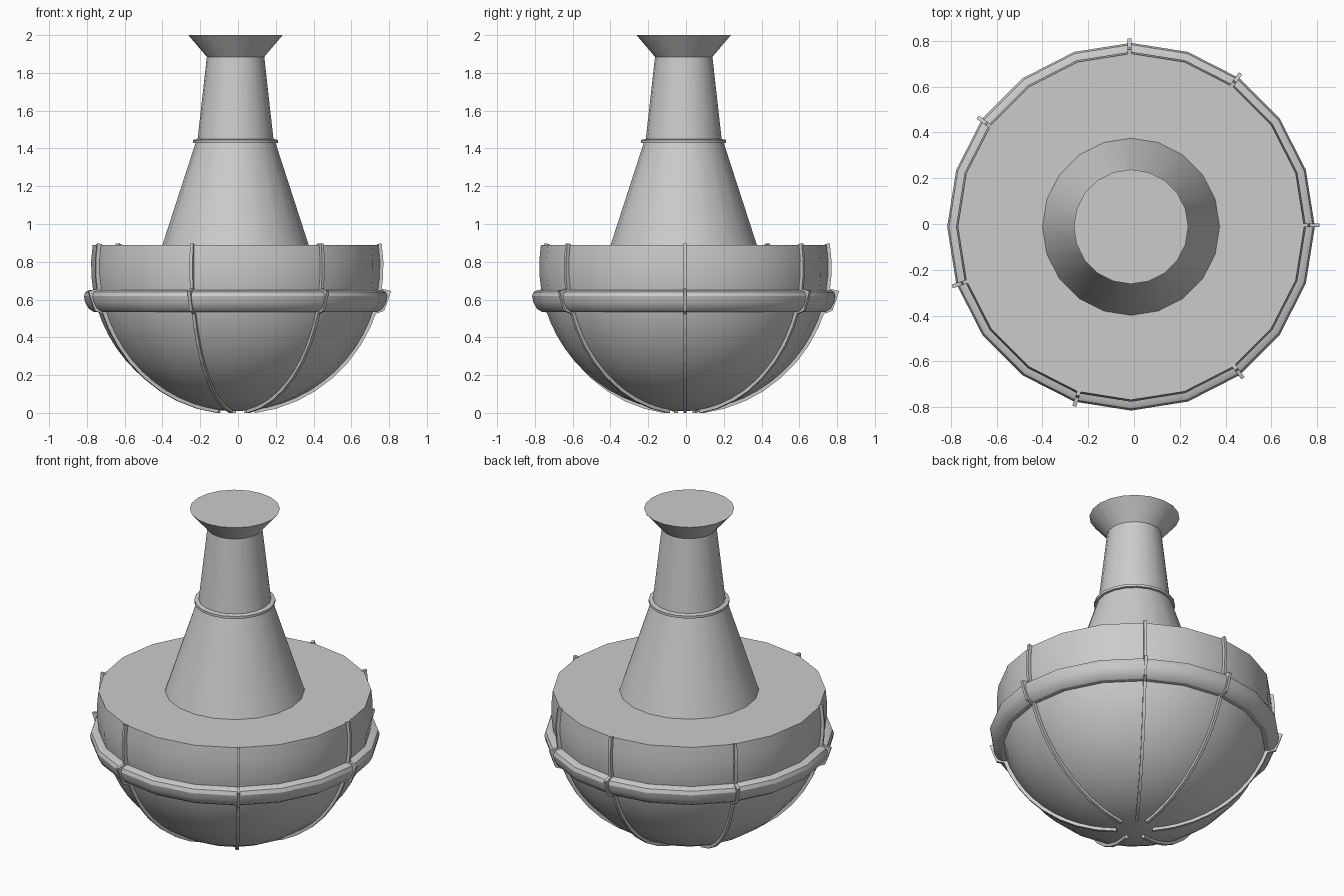
import bpy, bmesh, math
from mathutils import Vector

if "Cube" in bpy.data.objects:
    bpy.data.objects.remove(bpy.data.objects["Cube"])

SIDES = 20
AXIS = Vector((-0.013, -0.012, 0))
R, CZ = 0.765, 0.775          # bowl sphere radius and centre height


def make_object(name, bm, smooth=True):
    bmesh.ops.recalc_face_normals(bm, faces=bm.faces)
    me = bpy.data.meshes.new(name)
    bm.to_mesh(me)
    bm.free()
    ob = bpy.data.objects.new(name, me)
    ob.location = AXIS
    bpy.context.collection.objects.link(ob)
    if smooth:
        bpy.ops.object.select_all(action='DESELECT')
        ob.select_set(True)
        bpy.context.view_layer.objects.active = ob
        bpy.ops.object.shade_smooth_by_angle(angle=math.radians(30))
    return ob


def lathe(name, profile, closed=False):
    """Revolve (radius, z) points; open profiles are capped at both ends."""
    bm = bmesh.new()
    rings = []
    for r, z in profile:
        rings.append([bm.verts.new((r * math.cos(a), r * math.sin(a), z))
                      for a in (math.tau * i / SIDES for i in range(SIDES))])
    pairs = list(zip(rings, rings[1:]))
    if closed:
        pairs.append((rings[-1], rings[0]))
    for lo, hi in pairs:
        for i in range(SIDES):
            j = (i + 1) % SIDES
            bm.faces.new((lo[i], lo[j], hi[j], hi[i]))
    if not closed:
        bm.faces.new(rings[0])
        bm.faces.new(rings[-1])
    return make_object(name, bm)


def sphere_point(z, grow=0.0):
    """Point on the bowl section at height z, pushed outward by grow."""
    s = (z - CZ) / R
    return ((R + grow) * math.sqrt(1 - s * s), CZ + (R + grow) * s)


def rib(name, angle, inner, outer, width=0.017):
    bm = bmesh.new()
    d = Vector((math.cos(angle), math.sin(angle), 0))
    side = Vector((-d.y, d.x, 0))
    rows = []
    for (ri, zi), (ro, zo) in zip(inner, outer):
        a, b = d * ri + Vector((0, 0, zi)), d * ro + Vector((0, 0, zo))
        lo, hi = side * -0.002, side * (width - 0.002)
        rows.append([bm.verts.new(p) for p in (a + lo, b + lo, b + hi, a + hi)])
    for p, q in zip(rows, rows[1:]):
        for i in range(4):
            j = (i + 1) % 4
            bm.faces.new((p[i], p[j], q[j], q[i]))
    bm.faces.new(rows[0])
    bm.faces.new(rows[-1])
    return make_object(name, bm, smooth=False)


# Rounded bowl, cut flat at the top
end = math.asin((0.89 - CZ) / R)
angles = [-math.pi / 2 + (math.pi / 2 + end) * k / 16 for k in range(1, 17)]
lathe("bowl", [(0.02, CZ - R)] +
      [(R * math.cos(a), CZ + R * math.sin(a)) for a in angles])

# Bulging belt around the bowl
lathe("belt", [(0.70, 0.535), (0.752, 0.535), (0.778, 0.552), (0.796, 0.585),
               (0.803, 0.618), (0.795, 0.64), (0.775, 0.65), (0.72, 0.65)], closed=True)

# Tapering neck with a flared, capped mouth
lathe("lower_neck", [(0.39, 0.88), (0.21, 1.435)])
lathe("neck_collar", [(0.19, 1.425), (0.225, 1.43), (0.225, 1.445), (0.19, 1.452)], closed=True)
lathe("upper_neck", [(0.203, 1.43), (0.152, 1.885)])
lathe("flared_mouth", [(0.152, 1.885), (0.25, 2.0)])

# Seven ribs running up the bowl and over the belt
low = [0.0165, 0.04, 0.08, 0.13, 0.2, 0.28, 0.37, 0.46, 0.53]
high = [0.66, 0.72, 0.80, 0.895]
belt_in = [(0.75, 0.55), (0.77, 0.6), (0.77, 0.635)]
belt_out = [(0.786, 0.54), (0.805, 0.59), (0.823, 0.645)]
inner = [sphere_point(z, -0.02) for z in low] + belt_in + [sphere_point(z, -0.008) for z in high]
outer = [sphere_point(z, 0.018) for z in low] + belt_out + [sphere_point(z, 0.018) for z in high]
for k in range(7):
    rib(f"rib_{k + 1}", math.radians(90 + 54 * k), inner, outer)
